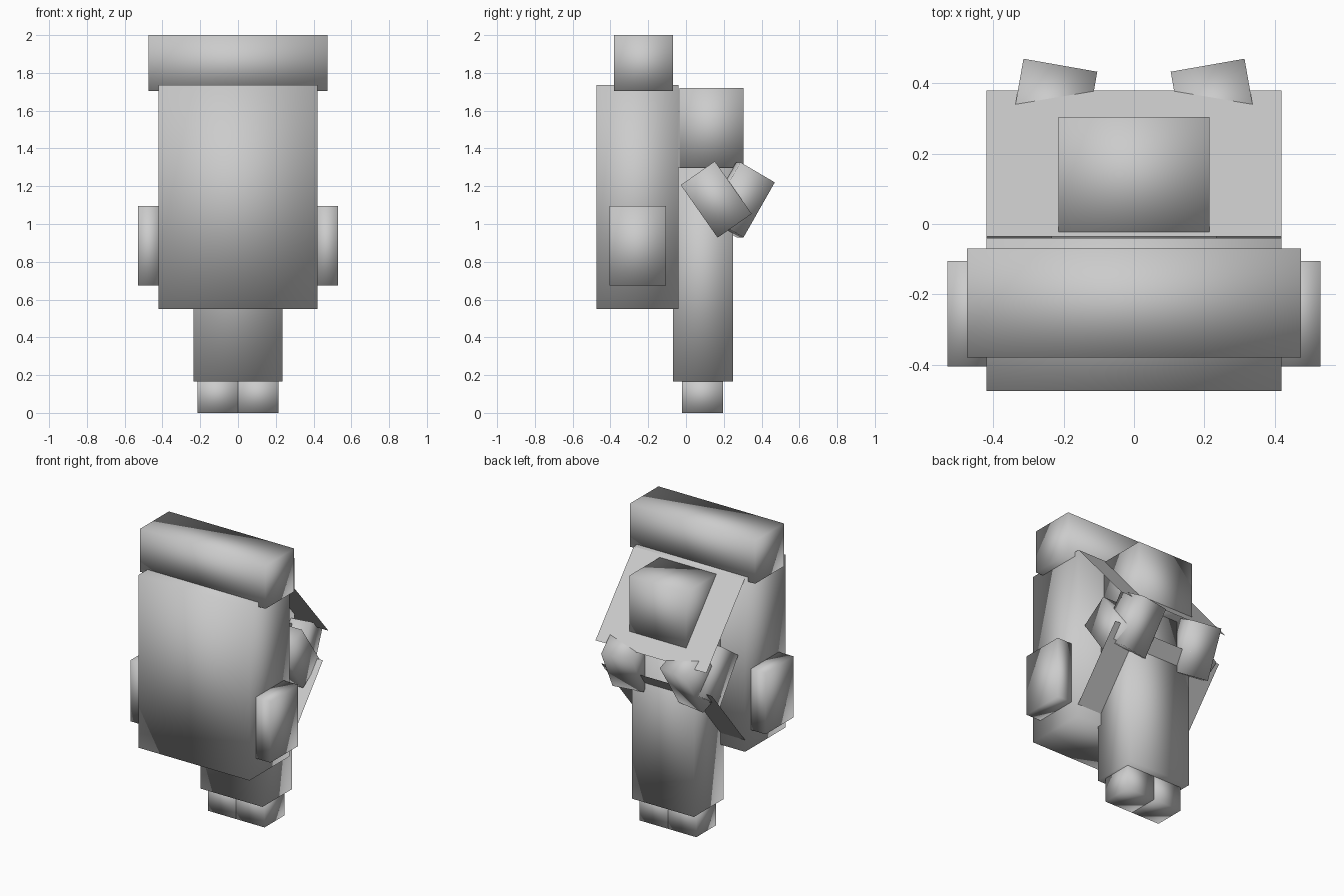
import bpy, bmesh, math
from mathutils import Matrix, Vector, Euler

if "Cube" in bpy.data.objects:
    bpy.data.objects.remove(bpy.data.objects["Cube"])

grey = bpy.data.materials.new("plain grey")
grey.diffuse_color = (0.6, 0.6, 0.6, 1)
grey.use_nodes = True
grey.node_tree.nodes["Principled BSDF"].inputs["Base Color"].default_value = grey.diffuse_color


def finish(name, bm, smooth):
    me = bpy.data.meshes.new(name)
    for f in bm.faces:
        f.smooth = smooth
    bm.to_mesh(me)
    bm.free()
    me.materials.append(grey)
    ob = bpy.data.objects.new(name, me)
    bpy.context.collection.objects.link(ob)
    return ob


def box(name, centre, size, rot=(0, 0, 0)):
    """Softly shaded box, tilted by rot degrees."""
    bm = bmesh.new()
    turn = Euler([math.radians(a) for a in rot]).to_matrix().to_4x4()
    bmesh.ops.create_cube(bm, size=1, matrix=Matrix.Translation(centre) @ turn
                          @ Matrix.Diagonal(Vector((*size, 1))))
    return finish(name, bm, True)


def span(name, x, y, z):
    """Box given by its ranges."""
    r = (x, y, z)
    return box(name, [(a + b) / 2 for a, b in r], [b - a for a, b in r])


def sheet(name, half, a, b):
    """Flat strap sheet between two (y, z) edges."""
    bm = bmesh.new()
    pts = [(-half, *a), (half, *a), (half, *b), (-half, *b)]
    bm.faces.new([bm.verts.new(p) for p in pts])
    bm.normal_update()
    return finish(name, bm, False)


# Figure
span("body", (-0.235, 0.235), (-0.07, 0.25), (0.165, 1.3))
span("head", (-0.215, 0.215), (-0.035, 0.305), (1.3, 1.72))

# Pack with rolled bedding on top
span("backpack", (-0.42, 0.42), (-0.475, -0.04), (0.55, 1.735))
span("bedroll", (-0.475, 0.475), (-0.38, -0.07), (1.705, 2.0))

# Shoulder strap sheets, sloping down from the pack top and up from its base
sheet("upper_strap", 0.42, (0.38, 1.25), (-0.035, 1.735))
sheet("lower_strap", 0.42, (-0.09, 0.57), (0.32, 1.07))

# Paired limbs and side pockets
for s, side in ((1, "right"), (-1, "left")):
    x = sorted((0, s * 0.215))
    span(side + "_leg", x, (-0.02, 0.195), (0, 0.2))
    x = sorted((s * 0.41, s * 0.53))
    span(side + "_pocket", x, (-0.405, -0.105), (0.675, 1.095))
    box(side + "_upper_arm", (s * 0.27, 0.16, 1.13), (0.213, 0.22, 0.34), (35, 0, 0))
    box(side + "_forearm", (s * 0.24, 0.278, 1.128), (0.213, 0.213, 0.336), (-30, 0, s * 10))
